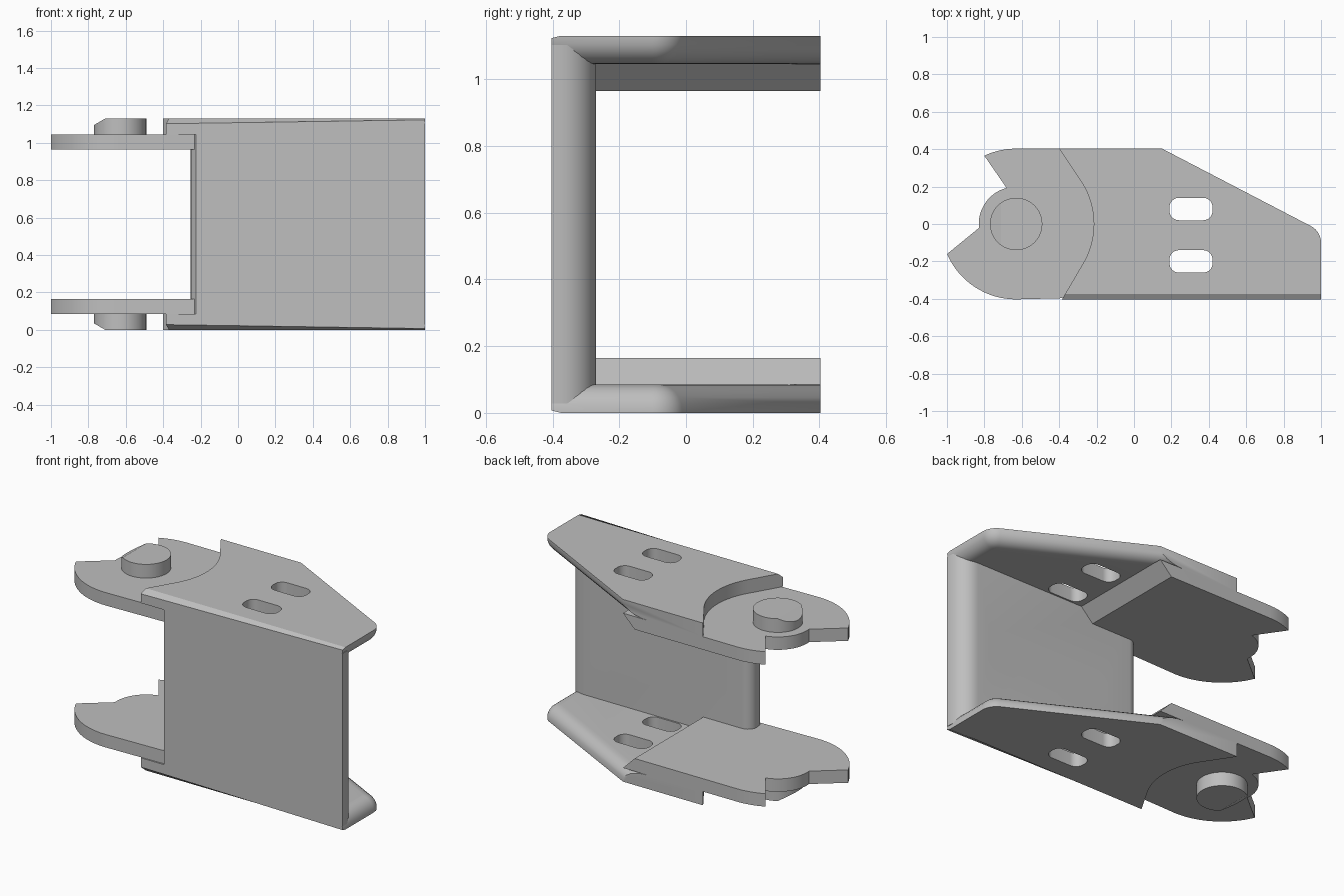
import bpy, bmesh, math
from mathutils import Vector

cube = bpy.data.objects.get("Cube")
if cube:
    bpy.data.objects.remove(cube, do_unlink=True)

# Shared dimensions
HEIGHT, PLATE, HALF = 1.13, 0.085, 0.403
INNER = HEIGHT - PLATE          # inner face of the upper flange
TONGUE = INNER - 0.08           # inner face of the upper tongue
PIVOT = (-0.63, 0.0)

steel = bpy.data.materials.new("grey_steel")
steel.use_nodes = True
steel.diffuse_color = (0.52, 0.52, 0.52, 1)
steel.node_tree.nodes["Principled BSDF"].inputs["Base Color"].default_value = steel.diffuse_color


def arc(center, radius, start, end, steps=12):
    """Points on an arc, angles in degrees."""
    angles = [math.radians(start + (end - start) * i / steps) for i in range(steps + 1)]
    return [(center[0] + radius * math.cos(a), center[1] + radius * math.sin(a)) for a in angles]


def prism(outline, z0, z1):
    """Closed bmesh extruded from an xy outline."""
    bm = bmesh.new()
    base = bm.faces.new([bm.verts.new((x, y, z0)) for x, y in outline])
    out = bmesh.ops.extrude_face_region(bm, geom=[base])
    tops = [v for v in out["geom"] if isinstance(v, bmesh.types.BMVert)]
    bmesh.ops.translate(bm, verts=tops, vec=(0, 0, z1 - z0))
    bmesh.ops.recalc_face_normals(bm, faces=bm.faces)
    return bm


def make(name, bm):
    mesh = bpy.data.meshes.new(name)
    bm.to_mesh(mesh)
    bm.free()
    mesh.materials.append(steel)
    obj = bpy.data.objects.new(name, mesh)
    bpy.context.collection.objects.link(obj)
    return obj


def make_pair(name, bm):
    """Upper part plus its mirrored lower twin."""
    low = bm.copy()
    for v in low.verts:
        v.co.z = HEIGHT - v.co.z
    bmesh.ops.reverse_faces(low, faces=low.faces)
    return [make("upper_" + name, bm), make("lower_" + name, low)]


def slot(center, size, radius):
    """Rounded rectangle outline."""
    w, h = size[0] / 2 - radius, size[1] / 2 - radius
    pts = []
    for sx, sy, a in ((1, 1, 0), (-1, 1, 90), (-1, -1, 180), (1, -1, 270)):
        pts += arc((center[0] + sx * w, center[1] + sy * h), radius, a, a + 90, 8)
    return pts


def cut(obj, bm):
    """Subtract a cutter solid and discard it."""
    cutter = make("slot_cutter", bm)
    cutter.hide_render = True
    mod = obj.modifiers.new("slot", "BOOLEAN")
    mod.operation, mod.solver, mod.object = "DIFFERENCE", "EXACT", cutter
    bpy.context.view_layer.objects.active = obj
    bpy.ops.object.modifier_apply(modifier=mod.name)
    bpy.data.objects.remove(cutter, do_unlink=True)


# Flanges: tapered plates with a concave end around the pivot
corner = arc((0.9, -0.1), 0.1, 0, 62, 8)
tip = (0.15, HALF)
relief = arc(PIVOT, 0.415, 30, -30, 20)
outline = [(-0.385, -HALF), (1, -HALF)] + corner + [tip, (-0.4, HALF)] + relief
bm = prism(outline, INNER, HEIGHT)


def rolled(edge):
    """Inner edge along the free end, the corner and the taper."""
    mid = (edge.verts[0].co + edge.verts[1].co) / 2
    on_free_side = all(v.co.x > tip[0] - 0.01 for v in edge.verts)
    return on_free_side and mid.y > -HALF + 0.01 and all(v.co.z < INNER + 0.01 for v in edge.verts)


bmesh.ops.bevel(bm, geom=[e for e in bm.edges if rolled(e)], offset=0.078,
                segments=6, profile=0.5, affect="EDGES", clamp_overlap=False)
fold = [e for e in bm.edges if all(v.co.y < -HALF + 0.001 and v.co.z > HEIGHT - 0.001 for v in e.verts)]
bmesh.ops.bevel(bm, geom=fold, offset=0.028, segments=1, affect="EDGES")
flanges = make_pair("flange", bm)
for flange in flanges:
    for y in (0.08, -0.2):
        cut(flange, prism(slot((0.305, y), (0.23, 0.12), 0.05), -0.1, HEIGHT + 0.1))

# Web: upright plate with rounded rear corners at both ends
back = -0.27
web_outline = ([(-0.225, -HALF), (1, -HALF)] + arc((0.89, back - 0.11), 0.11, 0, 90, 8)
               + arc((-0.195, back - 0.06), 0.06, 90, 180, 8) + [(-0.25, -0.37)])
web = make("web", prism(web_outline, 0.028, HEIGHT - 0.028))
for x in (0.105, 0.67):
    bm = prism(slot((x, 0.57), (0.28, 0.186), 0.092), -0.6, 0)
    for v in bm.verts:
        v.co = Vector((v.co.x, v.co.z, v.co.y))
    bmesh.ops.recalc_face_normals(bm, faces=bm.faces)
    cut(web, bm)

# Tongues: notched plates whose inner end slopes into the flange
tongue_outline = ([(0.15, -HALF), (0.15, HALF)] + arc(PIVOT, HALF, 90, 115, 8)
                  + arc(PIVOT, 0.2, 105, 186, 12) + arc(PIVOT, HALF, 203.5, 270, 16))
bm = prism(tongue_outline, TONGUE, INNER)
for v in bm.verts:
    if v.co.x > 0.1 and v.co.z < TONGUE + 0.01:
        v.co.x -= 0.08
    if v.co.x > 0:
        v.co.y = max(v.co.y, -HALF + 0.02)
tongues = make_pair("tongue", bm)

# Pivot pins: short cylinders with one side of the cap sloped
bm = prism(arc(PIVOT, 0.14, 0, 351, 39), INNER - 0.02, HEIGHT)
cutting = bmesh.ops.bisect_plane(bm, geom=bm.verts[:] + bm.edges[:] + bm.faces[:],
                                 plane_co=(-0.71, 0, HEIGHT), plane_no=(-0.035, 0, 0.06),
                                 clear_outer=True)
rim = [g for g in cutting["geom_cut"] if isinstance(g, bmesh.types.BMEdge)]
bmesh.ops.holes_fill(bm, edges=rim, sides=0)
bmesh.ops.recalc_face_normals(bm, faces=bm.faces)
pins = make_pair("pivot_pin", bm)

# Smooth the curved surfaces, keeping sharp edges
bpy.ops.object.select_all(action="DESELECT")
for obj in flanges + tongues + pins + [web]:
    obj.select_set(True)
bpy.context.view_layer.objects.active = web
bpy.ops.object.shade_smooth_by_angle(angle=math.radians(30))
